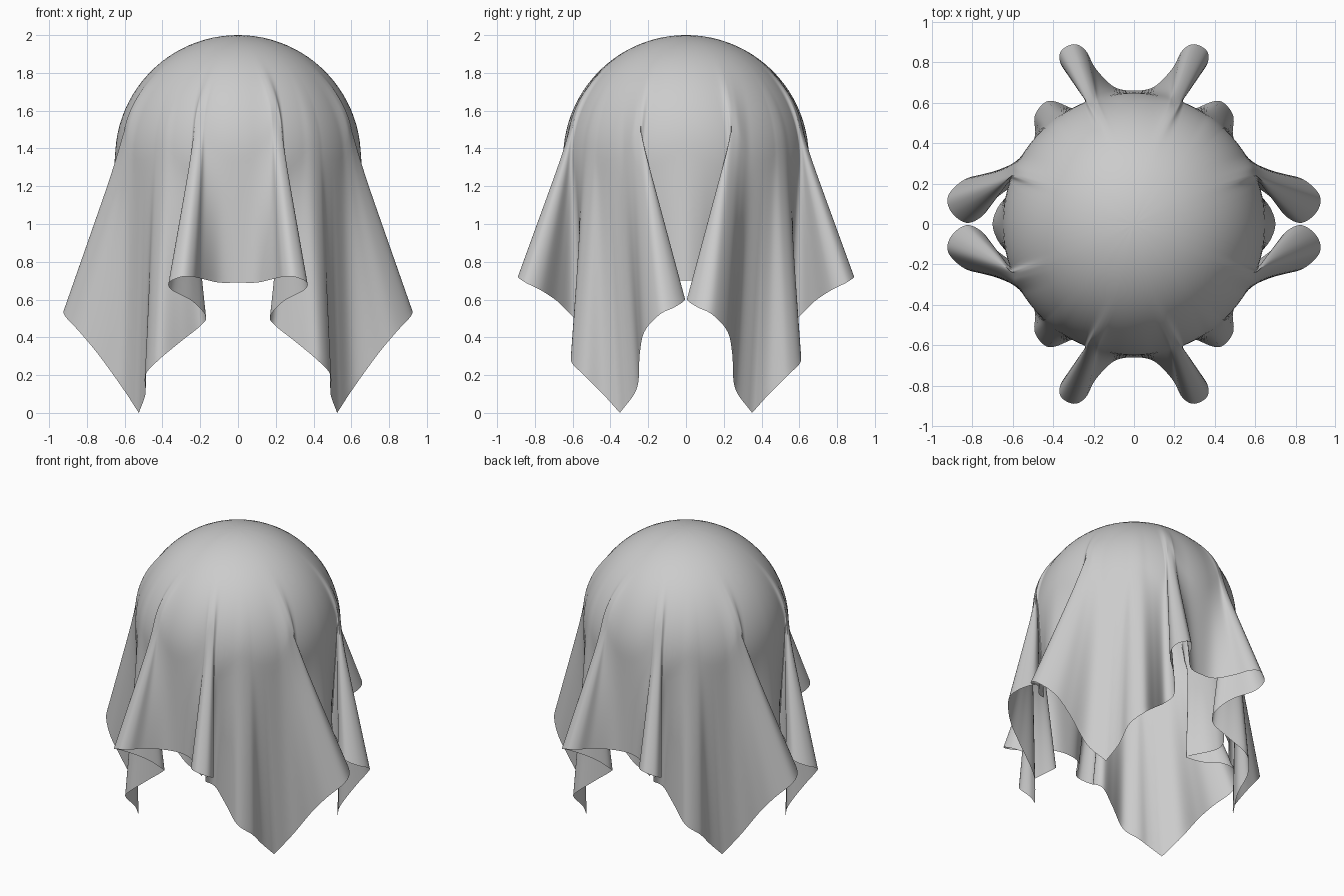
import bpy
import math
from mathutils import Vector

if "Cube" in bpy.data.objects:
    bpy.data.objects.remove(bpy.data.objects["Cube"])

R, CZ = 0.65, 1.35          # hidden ball that the cloth hangs over
STEPS, ROWS = 6, 22

# Hem of one quarter: x, y, z and the azimuth (degrees) where that strand leaves the ball
SIDE_HEM = [
    (.70, 0, .70, 0), (.675, .08, .70, 6), (.62, .15, .69, 13), (.59, .19, .68, 18),
    (.68, .13, .65, 19.5), (.75, .04, .63, 20.5), (.83, .006, .60, 21.2), (.905, .06, .56, 22),
    (.92, .14, .52, 23), (.84, .22, .43, 25), (.74, .245, .31, 28), (.61, .26, .13, 33),
    (.525, .35, 0, 40)]
FRONT_HEM = [
    (0, .66, .69, 90), (.10, .68, .69, 82), (.19, .77, .71, 75), (.24, .86, .72, 73),
    (.30, .89, .72, 71.5), (.365, .85, .69, 70), (.35, .77, .65, 69), (.24, .68, .59, 68),
    (.17, .60, .51, 67), (.20, .54, .46, 65), (.30, .57, .38, 60), (.42, .61, .28, 54),
    (.49, .54, .20, 49), (.49, .44, .10, 45), (.525, .35, 0, 40)]


def spline(points, before):
    """Smooth hem samples, each with its 0..1 position along the cloth's edge."""
    p = [Vector(c) for c in points]
    p = [Vector(before)] + p + [2 * p[-1] - p[-2]]
    out = []
    for i in range(1, len(p) - 2):
        a, b, c, d = p[i - 1:i + 3]
        for k in range(STEPS):
            t = k / STEPS
            out.append(0.5 * (2 * b + (c - a) * t + (2 * a - 5 * b + 4 * c - d) * t * t
                              + (3 * b - a - 3 * c + d) * t ** 3))
    out.append(p[-2])
    run = [0.0]
    for a, b in zip(out, out[1:]):
        run.append(run[-1] + (b.xyz - a.xyz).length)
    return [(s / run[-1], v) for s, v in zip(run, out)]


def smooth(t):
    t = max(0, min(1, t))
    return t * t * (3 - 2 * t)


def direction(polar, az):
    return Vector((math.sin(polar) * math.cos(az), math.sin(polar) * math.sin(az), math.cos(polar)))


def strand(theta, hem):
    """Points from the crown over the ball, then straight down to the hem."""
    end = Vector(hem[:3])
    az_leave = math.radians(hem[3])
    reach = max(0.05, end.x * math.cos(az_leave) + end.y * math.sin(az_leave))
    drop = CZ - end.z
    leave = math.asin(R / max(R, math.hypot(reach, drop))) + math.atan2(drop, reach)
    leave = min(leave, math.pi / 2 + 0.06)
    mask = smooth((math.hypot(end.x, end.y) - 0.68) / 0.2)
    centre = Vector((0, 0, CZ))
    takeoff = centre + R * direction(leave, az_leave)
    pts = []
    for j in range(1, 2 * ROWS + 1):
        q = j / ROWS
        if q <= 1:
            az = theta + (az_leave - theta) * smooth((q - 0.2) / 0.8)
            n = direction(leave * q, az)
            pos = centre + R * n
        else:
            n = direction(leave, az_leave)
            pos = takeoff.lerp(end, q - 1)
        pts.append(pos + n * 0.015 * mask * math.exp(-((q - 0.95) / 0.22) ** 2))
    return pts


# Quarter of the cloth: side half, then front half back from the shared corner
x, y, z, a = SIDE_HEM[1]
columns = [(math.atan(s), v) for s, v in spline(SIDE_HEM, (x, -y, z, -a))]
x, y, z, a = FRONT_HEM[1]
front = [(math.pi / 2 - math.atan(s), v) for s, v in spline(FRONT_HEM, (-x, y, z, 180 - a))]
columns += front[::-1][1:]

verts = [Vector((0, 0, CZ + R))]
for theta, hem in columns:
    verts += strand(theta, hem)
n = 2 * ROWS
faces = []
for i in range(len(columns) - 1):
    a, b = 1 + i * n, 1 + (i + 1) * n
    faces.append((0, a, b))
    faces += [(a + j, a + j + 1, b + j + 1, b + j) for j in range(n - 1)]

mesh = bpy.data.meshes.new("draped_cloth")
mesh.from_pydata(verts, [], faces)
for poly in mesh.polygons:
    poly.use_smooth = True
cloth = bpy.data.objects.new("draped_cloth", mesh)
bpy.context.collection.objects.link(cloth)

# Mirror the quarter to the other three
mirror = cloth.modifiers.new("mirror", 'MIRROR')
mirror.use_axis = (True, True, False)
mirror.merge_threshold = 0.0005
